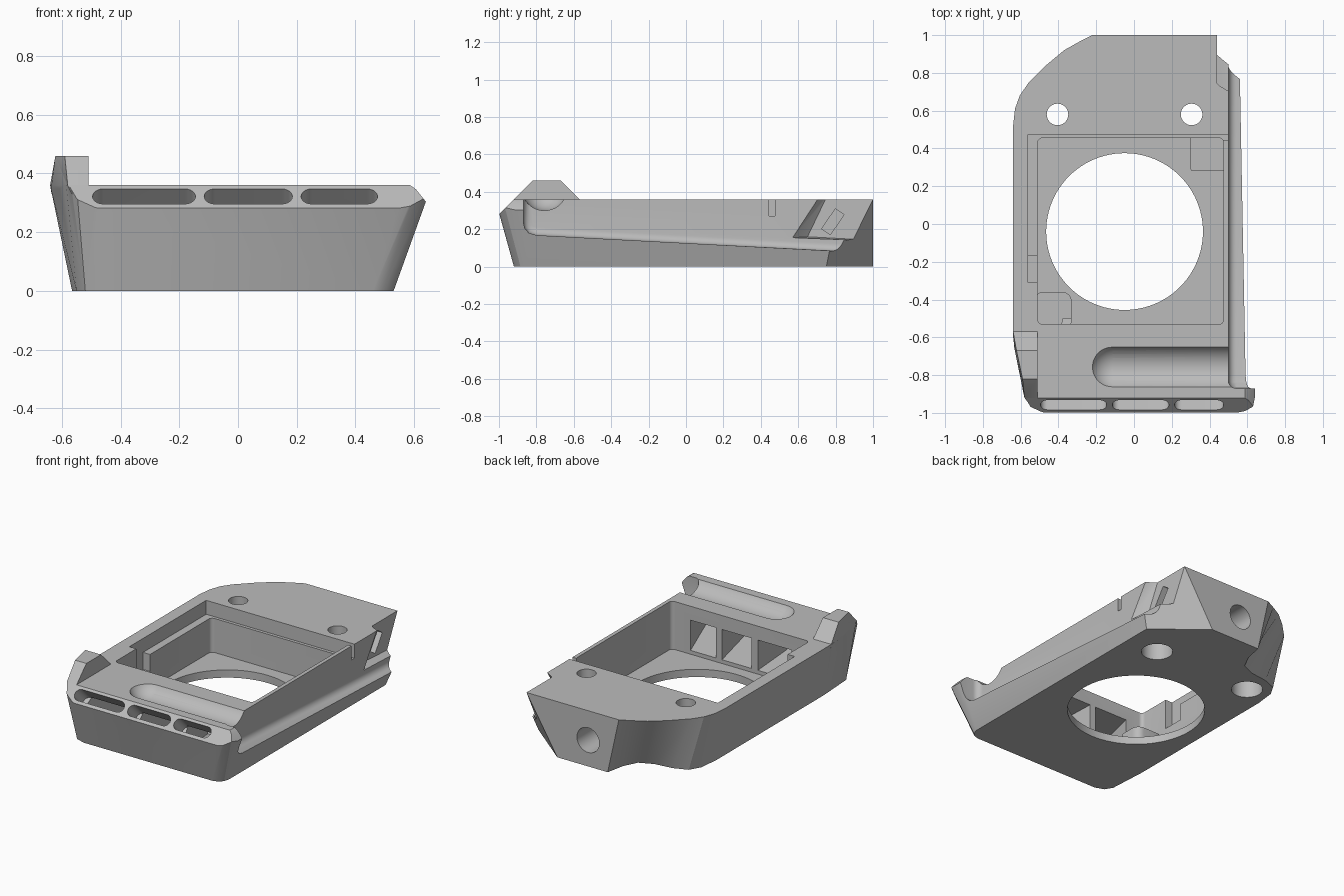
import bpy, bmesh, math
from mathutils import Vector, Matrix

if "Cube" in bpy.data.objects:
    bpy.data.objects.remove(bpy.data.objects["Cube"])

grey = bpy.data.materials.new("plain_grey")
grey.use_nodes = True
GREY = (0.5, 0.5, 0.5, 1)
grey.diffuse_color = GREY
grey.node_tree.nodes["Principled BSDF"].inputs["Base Color"].default_value = GREY


def finish(name, bm):
    bmesh.ops.recalc_face_normals(bm, faces=bm.faces)
    mesh = bpy.data.meshes.new(name)
    bm.to_mesh(mesh)
    bm.free()
    mesh.materials.append(grey)
    obj = bpy.data.objects.new(name, mesh)
    bpy.context.collection.objects.link(obj)
    return obj


def loft(name, lower, upper):
    """Closed solid between two matching loops of 3D points."""
    bm = bmesh.new()
    a = [bm.verts.new(p) for p in lower]
    b = [bm.verts.new(p) for p in upper]
    bm.faces.new(a)
    bm.faces.new(b)
    for i in range(len(a)):
        j = (i + 1) % len(a)
        bm.faces.new((a[i], a[j], b[j], b[i]))
    return finish(name, bm)


def hull(name, points):
    bm = bmesh.new()
    for p in points:
        bm.verts.new(p)
    out = bmesh.ops.convex_hull(bm, input=bm.verts)
    spare = [g for g in out["geom_interior"] if isinstance(g, bmesh.types.BMVert)]
    bmesh.ops.delete(bm, geom=spare, context="VERTS")
    bmesh.ops.dissolve_limit(bm, angle_limit=0.01, verts=bm.verts, edges=bm.edges)
    return finish(name, bm)


def box(name, x, y, z, radius=0.0):
    """Box from ranges, with optional rounded upright edges."""
    bm = bmesh.new()
    bmesh.ops.create_cube(bm, size=1)
    for v in bm.verts:
        v.co = [r[0] if c < 0 else r[1] for r, c in zip((x, y, z), v.co)]
    if radius:
        upright = [e for e in bm.edges if abs(e.verts[0].co.z - e.verts[1].co.z) > 0.001]
        bmesh.ops.bevel(bm, geom=upright, offset=radius, segments=8, profile=0.5, affect="EDGES")
    return finish(name, bm)


def cylinder(name, start, end, radius, sides=64):
    start, end = Vector(start), Vector(end)
    axis = end - start
    bm = bmesh.new()
    place = Matrix.Translation((start + end) / 2) @ axis.to_track_quat("Z", "Y").to_matrix().to_4x4()
    bmesh.ops.create_cone(bm, cap_ends=True, segments=sides, radius1=radius, radius2=radius,
                          depth=axis.length, matrix=place)
    return finish(name, bm)


def half_space(name, point, normal):
    n = Vector(normal).normalized()
    bm = bmesh.new()
    place = Matrix.Translation(Vector(point) + n * 2) @ n.to_track_quat("Z", "Y").to_matrix().to_4x4()
    bmesh.ops.create_cube(bm, size=4, matrix=place)
    return finish(name, bm)


def combine(target, tool, operation="DIFFERENCE"):
    mod = target.modifiers.new(tool.name, "BOOLEAN")
    mod.operation, mod.solver, mod.object = operation, "EXACT", tool
    bpy.context.view_layer.objects.active = target
    bpy.ops.object.modifier_apply(modifier=mod.name)
    bpy.data.objects.remove(tool)


TOP = 0.36

# Drafted body: each row is bottom x, y then top x, y
outline = [
    (-.46, -.92, -.48, -1.02), (.46, -.92, .57, -1.02), (.495, -.91, .61, -1.01),
    (.52, -.885, .645, -.98), (.53, -.85, .66, -.93), (.53, 1, .66, 1),
    (-.14, 1, -.22, 1), (-.165, .88, -.29, .965), (-.21, .79, -.37, .92),
    (-.3, .75, -.46, .845), (-.42, .735, -.56, .745), (-.51, .7, -.605, .68),
    (-.55, .63, -.63, .61), (-.565, .5, -.64, .52), (-.565, -.6, -.64, -.6),
    (-.55, -.85, -.585, -.9), (-.52, -.9, -.55, -.98),
]
body = loft("body", [(a, b, 0) for a, b, c, d in outline], [(c, d, TOP) for a, b, c, d in outline])

# Front bevel, rounded front corner and undercut at the back
combine(body, half_space("front_bevel", (0, -1, .28), (0, -1, 1)))
combine(body, half_space("corner_bevel", (.635, 0, .31), (1, 0, .8)))
combine(body, half_space("corner_round", (.615, 0, .34), (.7, 0, 1)))
combine(body, half_space("back_undercut", (.44, 1, TOP), (.09, .1116, -.055)))

# Raised post on the front corner
combine(body, hull("post", [
    (-.635, -.57, .33), (-.51, -.57, .33), (-.51, -.94, .33), (-.565, -.94, .33),
    (-.64, -.57, TOP), (-.51, -.57, TOP), (-.51, -.92, TOP), (-.58, -.92, TOP), (-.635, -.65, TOP),
    (-.622, -.67, .46), (-.51, -.67, .46), (-.51, -.82, .46), (-.59, -.82, .46)]), "UNION")

# Side channel with a filleted inner edge
side = [(-.87, .7), (-.87, .24), (-.862, .205), (-.84, .18), (-.8, .168), (1.3, .057), (1.3, .7)]
channel = loft("side_channel", [(.5, y, z) for y, z in side], [(1, y, z) for y, z in side])
bm = bmesh.new()
bm.from_mesh(channel.data)
inner = [e for e in bm.edges if all(abs(v.co.x - .5) < .001 for v in e.verts)
         and min(v.co.z for v in e.verts) < .5]
bmesh.ops.bevel(bm, geom=inner, offset=.04, segments=6, profile=.5, affect="EDGES")
bm.to_mesh(channel.data)
bm.free()
combine(body, channel)

# Slanted recess behind the channel, with its keyed slot
combine(body, hull("slanted_recess", [
    (.44, .65, .16), (.44, .765, .4), (.44, 1.2, .4), (.44, 1.2, .13),
    (.5, .57, .155), (.5, .73, .4), (.5, 1.2, .13), (.5, 1.2, .4),
    (.8, .57, .155), (.8, .73, .4), (.8, 1.2, .13), (.8, 1.2, .4)]))
slot = box("keyed_slot", (-.07, .07), (-.028, .028), (-.065, .065))
slot.data.transform(Matrix.Translation((.44, .785, .24)) @ Matrix.Rotation(-.6, 4, "X"))
combine(body, slot)

# Main pocket, its ledges and the corner pads
combine(body, box("pocket", (-.51, .475), (-.53, .455), (.05, .6), .025))
combine(body, box("back_ledge", (-.56, .52), (.445, .475), (.27, .6)))
combine(body, box("side_ledge", (-.56, -.5), (-.31, .475), (.27, .6)))
combine(body, box("side_notch", (-.56, -.5), (-.31, -.17), (.16, .6)))
combine(body, box("front_pad", (-.53, -.33), (-.56, -.36), (.03, .14), .05), "UNION")
combine(body, box("back_pad", (.3, .49), (.28, .47), (.03, .14), .012), "UNION")

# Large opening, screw holes with counterbores, and cable hole
combine(body, cylinder("opening", (-.05, -.04, -.1), (-.05, -.04, .5), .415, 96))
for x in (-.405, .305):
    combine(body, cylinder("screw_hole", (x, .58, -.1), (x, .58, .5), .057, 40))
    combine(body, cylinder("counterbore", (x, .58, -.1), (x, .58, .15), .095, 40))
combine(body, cylinder("cable_hole", (0, .75, .17), (0, 1.1, .17), .08, 40))

# Finger scoop with a round end
combine(body, cylinder("finger_scoop", (-.115, -.757, .422), (.7, -.757, .422), .122))
bm = bmesh.new()
bmesh.ops.create_uvsphere(bm, u_segments=48, v_segments=32, radius=.122,
                          matrix=Matrix.Translation((-.115, -.757, .422)))
combine(body, finish("scoop_end", bm))

# Three ducts from the pocket to the front slots: slot range, then cell range
for s0, s1, c0, c1 in ((-.495, -.145, -.375, -.14), (-.115, .185, -.1, .11), (.215, .475, .15, .33)):
    combine(body, hull("duct", [(x, y, z) for y, xs, zs in
                                ((-.5, (c0, c1), (.07, .27)), (-.89, (s0 + .03, s1 - .03), (.13, .27)))
                                for x in xs for z in zs]))
    rim = []
    for i in range(25):
        a = math.pi * i / 24
        for mid, sign in ((s1 - .036, 1), (s0 + .036, -1)):
            u, w = sign * .036 * math.sin(a), .036 * math.cos(a)
            for depth in (-.12, .04):
                rim.append((mid + u, -.958 + (w - depth) * .7071, .322 + (w + depth) * .7071))
    combine(body, hull("front_slot", rim))

bpy.ops.object.select_all(action="DESELECT")
body.select_set(True)
bpy.context.view_layer.objects.active = body
bpy.ops.object.shade_smooth_by_angle(angle=math.radians(28))
